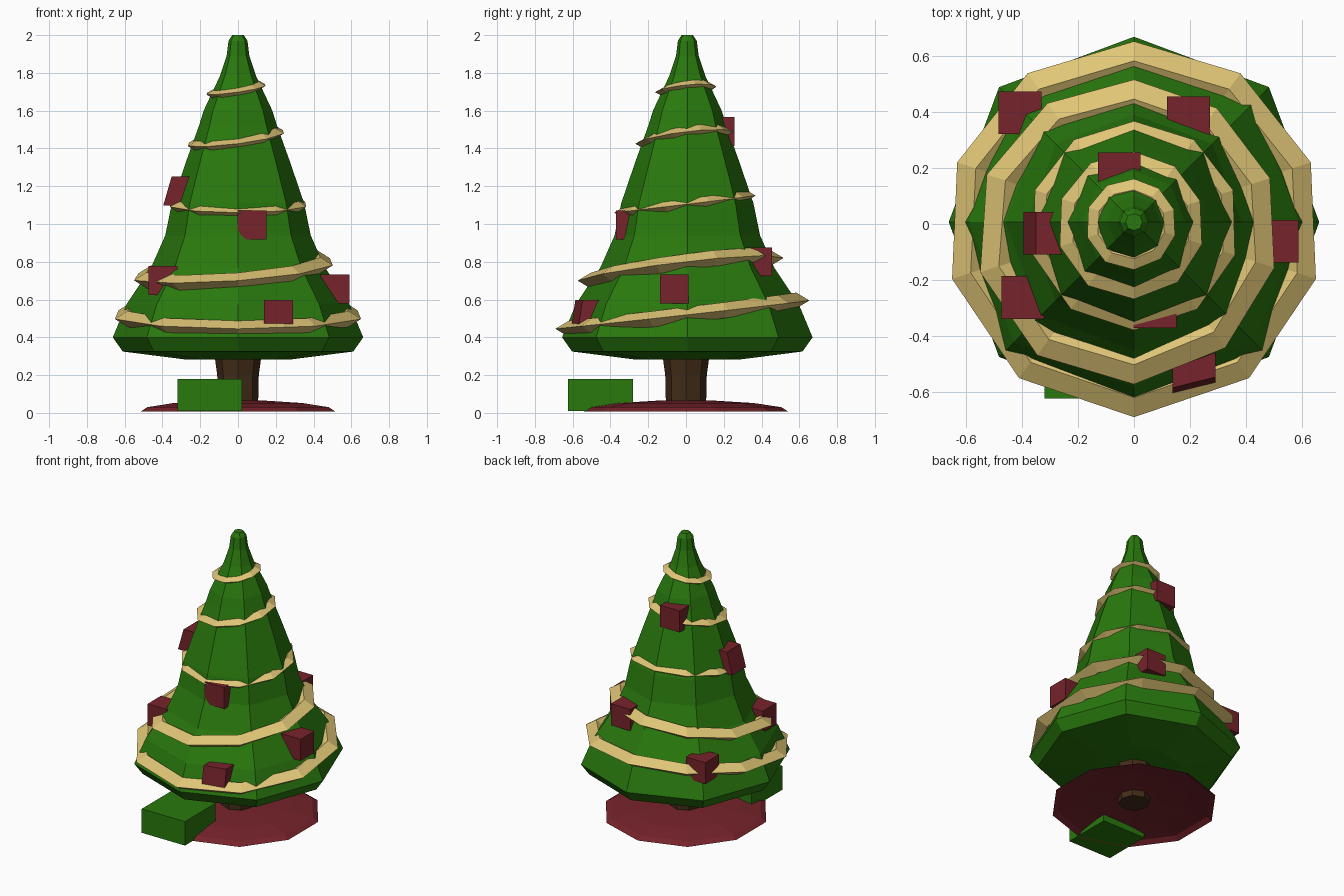
import bpy, bmesh, math
from mathutils import Matrix

if "Cube" in bpy.data.objects:
    bpy.data.objects.remove(bpy.data.objects["Cube"])


def material(name, rgb):
    m = bpy.data.materials.new(name)
    m.diffuse_color = (*rgb, 1)
    m.use_nodes = True
    m.node_tree.nodes["Principled BSDF"].inputs["Base Color"].default_value = m.diffuse_color
    return m


GREEN = material("green", (0.022, 0.19, 0.004))
TAN = material("tan", (0.74, 0.56, 0.18))
RED = material("red", (0.18, 0.017, 0.024))
BROWN = material("brown", (0.055, 0.025, 0.009))


def finish(name, bm, mat):
    bmesh.ops.recalc_face_normals(bm, faces=bm.faces)
    mesh = bpy.data.meshes.new(name)
    bm.to_mesh(mesh)
    bm.free()
    mesh.materials.append(mat)
    bpy.context.collection.objects.link(bpy.data.objects.new(name, mesh))


def loft(bm, rings, closed=False, bottom=True):
    """Bridge successive rings of points; cap the ends unless closed."""
    vs = [[bm.verts.new(p) for p in ring] for ring in rings]
    n = len(vs[0])
    pairs = list(zip(vs, vs[1:])) + ([(vs[-1], vs[0])] if closed else [])
    for a, b in pairs:
        for i in range(n):
            j = (i + 1) % n
            bm.faces.new((a[i], a[j], b[j], b[i]))
    if not closed:
        bm.faces.new(vs[-1])
        if bottom:
            bm.faces.new(vs[0])


def lathe(name, profile, sides, phase, mat, dy=0.0, odd=1.0, bottom=True):
    """Revolve (radius, height) pairs; every odd corner is scaled by odd."""
    bm = bmesh.new()
    angles = [(phase + math.tau * i / sides, odd if i % 2 else 1) for i in range(sides)]
    loft(bm, [[(r * k * math.cos(a), r * k * math.sin(a) + dy, z) for a, k in angles]
              for r, z in profile], bottom=bottom)
    finish(name, bm, mat)


# Foliage, trunk and ground skirt
FOLIAGE = [(0.28, 0.283), (0.61, 0.325), (0.663, 0.40), (0.59, 0.575), (0.46, 0.77),
           (0.385, 0.94), (0.35, 1.11), (0.275, 1.33), (0.205, 1.525), (0.182, 1.60),
           (0.095, 1.785), (0.06, 1.89), (0.05, 1.97), (0.03, 2.0)]
lathe("foliage", FOLIAGE, 8, 0, GREEN, dy=0.007, odd=1.03)
lathe("trunk", [(0.1, 0.025), (0.107, 0.07), (0.11, 0.2), (0.125, 0.31)], 8, 0, BROWN)
lathe("skirt", [(0.54, 0.008), (0.505, 0.03), (0.36, 0.052), (0.15, 0.065)], 10, math.pi / 2,
      RED, bottom=False)


# Garlands: tilted ten-sided rings with a diamond section that follow the foliage
def foliage_radius(z):
    for (r0, z0), (r1, z1) in zip(FOLIAGE[2:], FOLIAGE[3:]):
        if z <= z1:
            return r0 + (r1 - r0) * (z - z0) / (z1 - z0)
    return 0.025


GARLANDS = [  # height, tilt along x, tilt along y, outset, half width, half height, y shift
    (0.52, 0.0, 0.075, 0.062, 0.07, 0.042, 0.015),
    (0.76, 0.042, 0.06, 0.073, 0.07, 0.042, 0.006),
    (1.105, 0.0, 0.045, 0.026, 0.045, 0.028, 0.006),
    (1.455, 0.035, 0.03, 0.034, 0.05, 0.028, 0.006),
    (1.713, 0.024, 0.015, 0.034, 0.04, 0.022, 0.006),
]
for k, (z0, tx, ty, out, w, h, dy) in enumerate(GARLANDS):
    bm = bmesh.new()
    rings = []
    for i in range(10):
        a = math.pi / 2 + math.tau * i / 10
        c, s = math.cos(a), math.sin(a)
        z = z0 + tx * c + ty * s
        r = foliage_radius(z) + out - w
        rings.append([((r + dr) * c, (r + dr) * s + dy, z + dz)
                      for dr, dz in ((w, 0), (0, h), (-w, 0), (0, -h))])
    loft(bm, rings, closed=True)
    finish(f"garland_{k + 1}", bm, TAN)


# Boxes, optionally sheared so the outer face leans with the foliage
def box(name, centre, size, mat, shear=None):
    m = Matrix.Identity(4)
    for row, col, v in shear or ():
        m[row][col] = v
    bm = bmesh.new()
    bmesh.ops.create_cube(bm, size=1, matrix=Matrix.Translation(centre) @ m @ Matrix.Diagonal((*size, 1)))
    finish(name, bm, mat)


box("gift", (-0.15, -0.452, 0.095), (0.34, 0.345, 0.17), GREEN)
ORNAMENTS = [
    ((0.075, -0.295, 0.995), None),
    ((0.215, -0.502, 0.52), [(1, 0, 0.25), (1, 2, 0.15)]),
    ((0.513, -0.062, 0.655), None),
    ((0.195, 0.38, 0.80), None),
    ((-0.053, 0.18, 1.49), None),
    ((-0.297, -0.033, 1.175), [(0, 2, 0.29)]),
    ((-0.397, -0.263, 0.70), None),
    ((-0.408, 0.398, 0.59), None),
]
for k, (centre, shear) in enumerate(ORNAMENTS):
    box(f"ornament_{k + 1}", centre, (0.153,) * 3, RED, shear)
